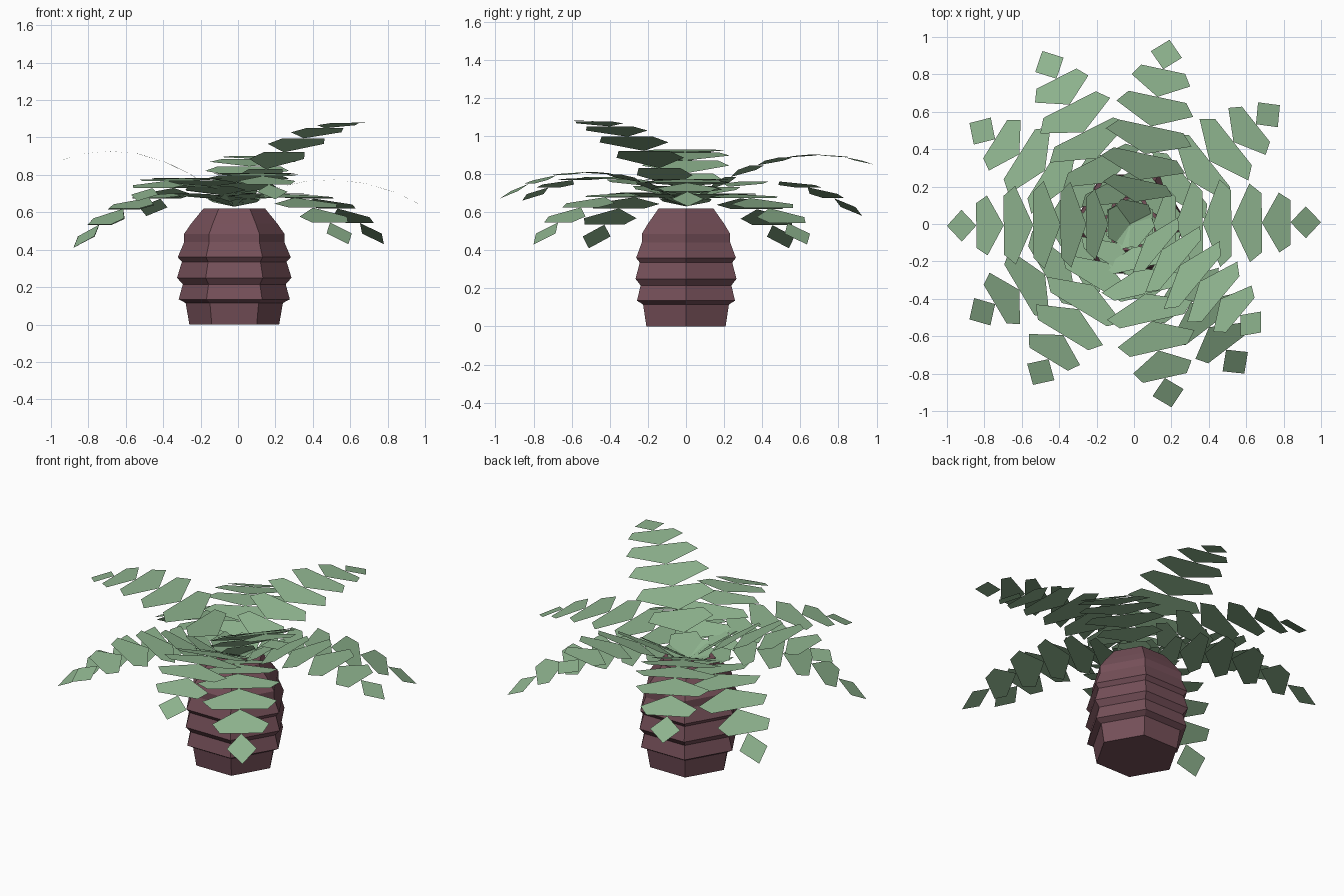
import bpy, math
from mathutils import Vector

if "Cube" in bpy.data.objects:
    bpy.data.objects.remove(bpy.data.objects["Cube"])


def material(name, color):
    m = bpy.data.materials.new(name)
    m.diffuse_color = (*color, 1)
    m.use_nodes = True
    m.node_tree.nodes["Principled BSDF"].inputs["Base Color"].default_value = m.diffuse_color
    return m


def mesh_object(name, verts, faces, mat):
    me = bpy.data.meshes.new(name)
    me.from_pydata(verts, [], faces)
    me.materials.append(mat)
    ob = bpy.data.objects.new(name, me)
    bpy.context.collection.objects.link(ob)
    return ob


bark = material("bark", (0.18, 0.08, 0.10))
green = material("leaf_green", (0.27, 0.45, 0.27))
CX = -0.02

# Six-sided trunk with stepped rings (radius, height)
profile = [(.24, 0), (.26, .115), (.297, .135), (.275, .215), (.306, .25),
           (.28, .335), (.302, .36), (.268, .44), (.268, .485), (.23, .54), (.165, .62)]
verts = [(CX + r * math.cos(k * math.pi / 3), r * math.sin(k * math.pi / 3), z)
         for r, z in profile for k in range(6)]
faces = [tuple(range(5, -1, -1)), tuple(range(len(verts) - 6, len(verts)))]
for i in range(len(profile) - 1):
    for k in range(6):
        a, b = i * 6 + k, i * 6 + (k + 1) % 6
        faces.append((a, b, b + 6, a + 6))
mesh_object("trunk", verts, faces, bark)

# Leaflet boundaries along a frond, and half-width of each leaflet pair
STEPS = [0, .12, .24, .38, .53, .69, .84, 1]
WIDTHS = [.10, .19, .23, .235, .21, .16, .085]


def frond(index, x, y, tip_z, arch):
    base = Vector((CX, 0, .63))
    tip = Vector((x, y, tip_z))
    ctrl = Vector(((base.x + x) / 2, y / 2, arch))
    side = Vector((-y, x - CX, 0)).normalized()

    def spine(t):
        return base * (1 - t) ** 2 + ctrl * 2 * t * (1 - t) + tip * t * t

    verts, faces = [], []
    for i, w in enumerate(WIDTHS):
        a, b = spine(STEPS[i]), spine(STEPS[i + 1])
        if i == len(WIDTHS) - 1:      # kite-shaped tip
            shape = [(0, 0), (.5, w), (1, 0), (.5, -w)]
        else:                         # wide leaflet pair with narrow ends
            shape = [(0, 0), (.6, w), (1, .75 * w), (1, 0), (1, -.75 * w), (.6, -w)]
        n = len(verts)
        verts += [a.lerp(b, s) - side * d for s, d in shape]
        faces.append(tuple(range(n + len(shape) - 1, n - 1, -1)))
    mesh_object(f"frond_{index}", verts, faces, green)


# Fronds: tip x, tip y, tip z, arch control height
fronds = [(1.0, .01, .63, .92), (.78, .635, .43, .83), (.19, .985, .85, 1.02),
          (-.49, .925, .58, .92), (-.88, .54, .41, .84), (-1.0, -.01, .86, 1.07),
          (-.88, -.51, .41, .85), (-.54, -.86, .66, .92), (.2, -.98, .67, .97),
          (.59, -.8, .43, .84), (.68, -.58, 1.08, 1.11)]
for i, f in enumerate(fronds):
    frond(i + 1, *f)
